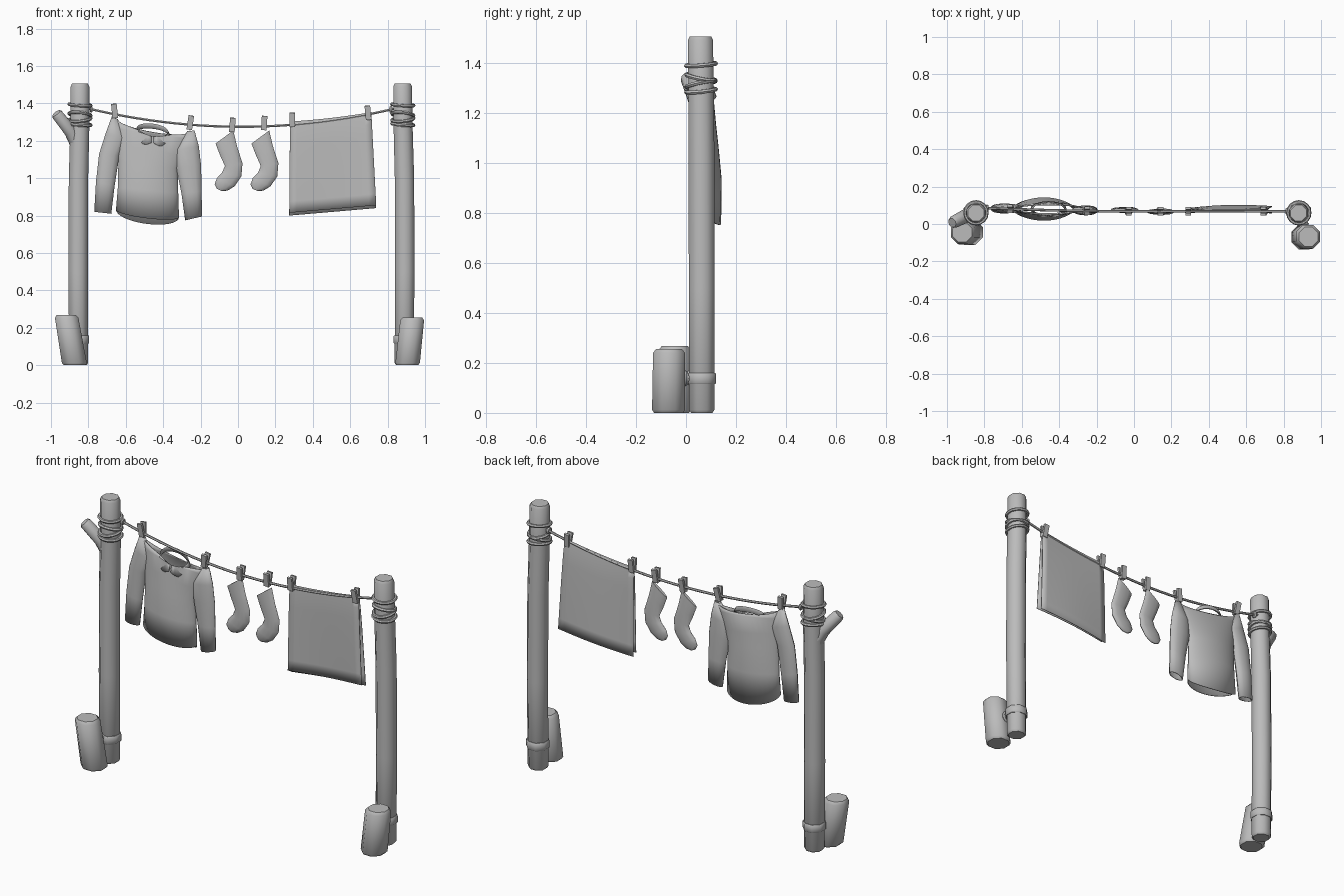
import bpy, bmesh, math
from mathutils import Vector

if "Cube" in bpy.data.objects:
    bpy.data.objects.remove(bpy.data.objects["Cube"])

grey = bpy.data.materials.new("plain_grey")
grey.diffuse_color = (0.5, 0.5, 0.5, 1)
grey.use_nodes = True
grey.node_tree.nodes["Principled BSDF"].inputs["Base Color"].default_value = grey.diffuse_color


def finish(name, bm, thick=0.0):
    bmesh.ops.recalc_face_normals(bm, faces=bm.faces)
    me = bpy.data.meshes.new(name)
    bm.to_mesh(me)
    bm.free()
    me.materials.append(grey)
    ob = bpy.data.objects.new(name, me)
    bpy.context.collection.objects.link(ob)
    if thick:
        mod = ob.modifiers.new("cloth", 'SOLIDIFY')
        mod.thickness = thick
        mod.offset = 0
    return ob


def skin(name, rows, ring=True, caps=True, thick=0.0):
    """Join rows of points into a surface; ring closes each row."""
    bm = bmesh.new()
    vs = [[bm.verts.new(p) for p in row] for row in rows]
    n = len(rows[0])
    for a, b in zip(vs, vs[1:]):
        for i in range(n if ring else n - 1):
            j = (i + 1) % n
            bm.faces.new((a[i], a[j], b[j], b[i]))
    if ring and caps:
        bm.faces.new(vs[0])
        bm.faces.new(vs[-1])
    return finish(name, bm, thick)


def tube(name, pts, sides=8, flat=False):
    """Round tube along (x, y, z, radius) points; flat keeps sections level."""
    rows = []
    for i, (x, y, z, r) in enumerate(pts):
        a, b = pts[max(i - 1, 0)], pts[min(i + 1, len(pts) - 1)]
        t = Vector((0, 0, 1)) if flat else (Vector(b[:3]) - Vector(a[:3])).normalized()
        u = t.cross(Vector((0, 1, 0))).normalized()
        w = t.cross(u)
        rows.append([Vector((x, y, z)) + r * (math.cos(q) * u + math.sin(q) * w)
                     for q in (2 * math.pi * (k + .5) / sides for k in range(sides))])
    return skin(name, rows)


def torus(name, loc, R, r, rot=(0, 0, 0)):
    bpy.ops.mesh.primitive_torus_add(major_segments=16, minor_segments=6, location=loc,
                                     rotation=rot, major_radius=R, minor_radius=r)
    ob = bpy.context.object
    ob.name = name
    ob.data.materials.append(grey)


def lens_tube(name, sections, y, depth, n=12, caps=True, thick=0.0):
    """Flattened tube through (left x, left z, right x, right z) sections."""
    rows = []
    for k, (lx, lz, rx, rz) in enumerate(sections):
        d = depth[k] if isinstance(depth, list) else depth
        rows.append([])
        for i in range(n):
            q = 2 * math.pi * i / n
            s = .5 - .5 * math.cos(q)
            rows[-1].append((lx + (rx - lx) * s, y - d * math.sin(q), lz + (rz - lz) * s))
    return skin(name, rows, caps=caps, thick=thick)


# Posts
tube("left_post", [(-.852, .063, 0, .046), (-.852, .063, .012, .055), (-.855, .063, .5, .056),
                   (-.853, .062, 1.0, .056), (-.845, .06, 1.3, .055), (-.845, .058, 1.49, .054),
                   (-.845, .058, 1.505, .046)], flat=True)
tube("right_post", [(.888, .063, 0, .046), (.888, .063, .012, .055), (.892, .063, .5, .056),
                    (.89, .062, 1.0, .056), (.882, .06, 1.3, .055), (.88, .058, 1.49, .054),
                    (.88, .058, 1.505, .046)], flat=True)

# Side branch on the left post
tube("branch", [(-.855, .065, 1.17, .04), (-.895, .045, 1.25, .037),
                (-.965, .01, 1.338, .033), (-.972, .006, 1.347, .026)])

# Short leaning stumps, their straps and links
tube("left_stump", [(-.873, -.045, 0, .062), (-.875, -.045, .012, .072), (-.916, -.045, .253, .068),
                    (-.918, -.045, .268, .056)], flat=True)
tube("right_stump", [(.905, -.07, 0, .062), (.907, -.07, .012, .071), (.931, -.068, .24, .069),
                     (.933, -.068, .255, .056)], flat=True)
for side, x, sx, sy in (("left", -.853, -.893, -.045), ("right", .889, .918, -.07)):
    tube(side + "_strap", [(x, .063, .115, .058), (x, .063, .12, .062),
                           (x, .063, .155, .062), (x, .063, .16, .058)], flat=True)
    a, b = Vector((x, .063, .138)), Vector((sx, sy, .138))
    p, q = a.lerp(b, .35), a.lerp(b, .62)
    tube(side + "_link", [(*p, .022), (*q, .022)])
    torus(side + "_link_ring", a.lerp(b, .5), .022, .01, (math.pi / 2, 0, 0.2))

# Rope lashings round the post tops
for side, x in (("left", -.845), ("right", .881)):
    for i, (z, tx, ty) in enumerate(((1.392, .08, .06), (1.34, -.2, .1),
                                     (1.315, .2, -.1), (1.288, .1, .08))):
        torus(f"{side}_lashing_{i}", (x, .06, z), .059, .009, (tx, ty, 0))


# Sagging clothesline
def line_z(x):
    return 1.275 + .095 * ((x - .02) / .81) ** 2


def line_y(x):
    return .068 + .018 * max(0, -x / .8) ** 2


xs = [-.82 + 1.67 * i / 24 for i in range(25)]
tube("clothesline", [(x, line_y(x), line_z(x), .007) for x in xs], sides=6)
for side, x in (("left", -.785), ("right", .818)):
    torus(side + "_knot", (x, line_y(x), line_z(x)), .011, .008, (0, math.pi / 2, 0))

# Clothes pegs: two splayed legs each
for i, (x, z, tilt) in enumerate(((-.66, 1.36, -.1), (-.255, 1.297, .15), (-.03, 1.285, .08),
                                  (.14, 1.295, .06), (.29, 1.312, .02), (.695, 1.35, -.1))):
    for j, s in enumerate((-1, 1)):
        bpy.ops.mesh.primitive_cube_add(size=1, location=(x, line_y(x) + s * .011, z),
                                        rotation=(-s * .14, tilt, 0))
        peg = bpy.context.object
        peg.name = f"peg_{i}_{j}"
        peg.scale = (.03, .013, .076)
        peg.data.materials.append(grey)

# Shirt body: bulging front and back, open neck and hem
body = [(-.655, 1.325, -.255, 1.255, .022), (-.648, 1.265, -.27, 1.21, .03),
        (-.64, 1.18, -.305, 1.12, .038), (-.637, 1.09, -.325, 1.05, .047),
        (-.64, .95, -.322, .92, .06), (-.65, .83, -.318, .79, .058)]
rows, n = [], 32
for k, (lx, lz, rx, rz, d) in enumerate(body):
    row = []
    for i in range(n):
        q = 2 * math.pi * i / n
        s, c = .5 - .5 * math.cos(q), math.sin(q)
        x = lx + (rx - lx) * s
        z = lz + (rz - lz) * s - .045 * abs(c) * (k == 0)
        if k < 2 and c > 0:
            z -= (.04, .015)[k] * math.exp(-((x + .455) / .055) ** 2)
        if k == 5:
            z -= abs(c) * (.025 if c > 0 else .055)
        row.append((x, .08 - d * c * abs(c) ** .3, z))
    rows.append(row)
skin("shirt_body", rows, caps=False, thick=.005)

# Sleeves
lens_tube("left_sleeve", [(-.672, 1.33, -.645, 1.315), (-.705, 1.24, -.60, 1.21),
                          (-.74, 1.13, -.637, 1.12), (-.757, .98, -.662, .96),
                          (-.766, .82, -.68, .81)], .083, [.012, .022, .024, .024, .022],
          caps=False, thick=.005)
lens_tube("right_sleeve", [(-.27, 1.25, -.235, 1.255), (-.33, 1.15, -.212, 1.17),
                           (-.327, 1.055, -.20, 1.07), (-.3, .92, -.197, .93),
                           (-.28, .775, -.195, .795)], .073, [.012, .022, .024, .024, .022],
          caps=False, thick=.005)

# Collar: folded band, with two points at the front
rows = [[], [], []]
for i in range(25):
    q = -math.pi / 2 + .06 + (2 * math.pi - .12) * i / 24
    c, s = math.cos(q), math.sin(q)
    x, y, z = -.457 + .085 * c, .08 + .032 * s, 1.256 + .034 * s - .01 * c
    tip = max(0, 1 - abs(abs(q - math.pi / 2) - 2.65) / .6)
    rows[0].append((x, y, z - .022))
    rows[1].append((x, y, z))
    rows[2].append((x + .01 * c, .08 + .04 * s - .004 * tip, z - .025 - .03 * tip))
skin("shirt_collar", rows, ring=False, thick=.004)

# Socks
sock = [(-.12, 1.185, -.025, 1.255), (-.097, 1.125, -.005, 1.17), (-.07, 1.065, .024, 1.08),
        (-.085, 1.03, .018, 1.01), (-.113, 1.0, -.018, .957), (-.125, .967, -.055, .934),
        (-.113, .943, -.085, .93)]
for name, dx, y in (("left_sock", 0, .075), ("right_sock", .192, .066)):
    lens_tube(name, [(a + dx, b, c + dx, d) for a, b, c, d in sock], y,
              [.009, .014, .016, .017, .016, .013, .006])

# Sheet folded over the line, front layer slightly shorter
rows = []
for i in range(13):
    u = i / 12
    row = []
    for j in range(-8, 9):
        v = abs(j) / 8
        top = 1.295 + .05 * u + .006 * (2 * u - 1) ** 2
        bot = (.815 if j < 0 else .80) + .04 * u
        x = .278 + .435 * u + v * (-.004 + .03 * u)
        sway = .012 * math.sin(math.pi * u) * v
        y = .07 + sway + (-.012 if j < 0 else .012 + .012 * u) * math.sqrt(v)
        row.append((x, y, top + (bot - top) * v))
    rows.append(row)
skin("sheet", rows, ring=False, thick=.004)

# Smooth shading with crisp edges
bpy.ops.object.select_all(action='SELECT')
bpy.context.view_layer.objects.active = bpy.data.objects["left_post"]
bpy.ops.object.shade_smooth_by_angle(angle=math.radians(46))
